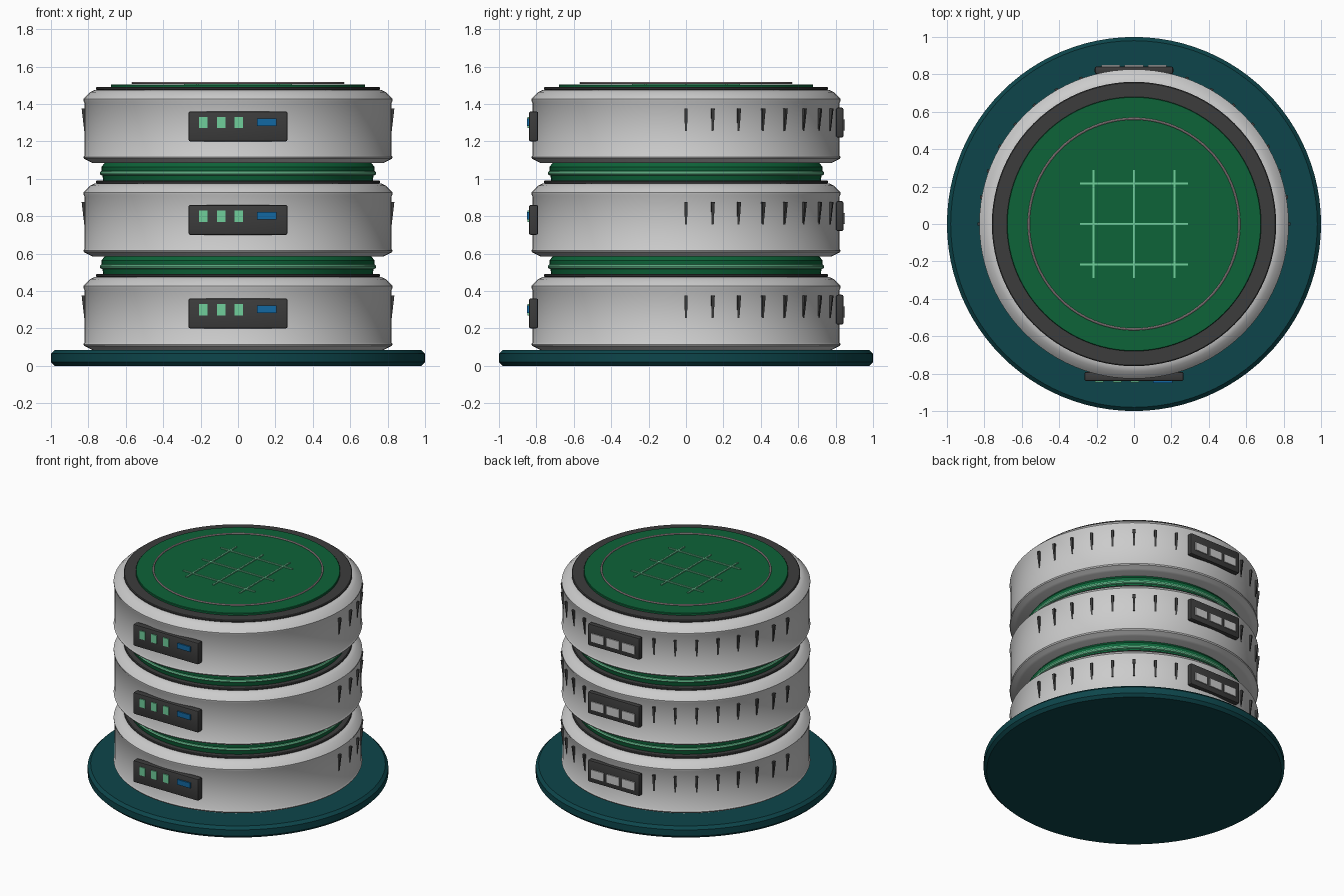
import bpy, bmesh, math
from mathutils import Matrix, Vector

cube = bpy.data.objects.get("Cube")
if cube:
    bpy.data.objects.remove(cube, do_unlink=True)


def material(name, r, g, b):
    m = bpy.data.materials.new(name)
    m.use_nodes = True
    m.diffuse_color = (r, g, b, 1)
    m.node_tree.nodes["Principled BSDF"].inputs["Base Color"].default_value = (r, g, b, 1)
    return m


GREY = material("light grey", 0.6, 0.6, 0.6)
DARK = material("charcoal", 0.045, 0.045, 0.045)
TEAL = material("dark teal", 0.004, 0.06, 0.07)
GREEN = material("deep green", 0.004, 0.125, 0.04)
MINT = material("mint", 0.16, 0.62, 0.33)
BLUE = material("blue", 0.006, 0.14, 0.36)
PINK = material("pale pink grey", 0.6, 0.48, 0.5)


def finish(bm, name, mat, smooth=True):
    bmesh.ops.recalc_face_normals(bm, faces=bm.faces)
    mesh = bpy.data.meshes.new(name)
    bm.to_mesh(mesh)
    bm.free()
    mesh.materials.append(mat)
    ob = bpy.data.objects.new(name, mesh)
    bpy.context.collection.objects.link(ob)
    if smooth:
        bpy.ops.object.select_all(action="DESELECT")
        ob.select_set(True)
        bpy.context.view_layer.objects.active = ob
        bpy.ops.object.shade_smooth_by_angle(angle=math.radians(35))
    return ob


def lathe(name, profile, mat, z=0, steps=96, closed=False):
    """Spin a radius/height profile round the z axis."""
    bm = bmesh.new()
    verts = [bm.verts.new((r, 0, h + z)) for r, h in profile]
    pairs = list(zip(verts, verts[1:]))
    if closed:
        pairs.append((verts[-1], verts[0]))
    edges = [bm.edges.new(p) for p in pairs]
    bmesh.ops.spin(bm, geom=verts + edges, axis=(0, 0, 1), cent=(0, 0, 0),
                   steps=steps, angle=math.tau)
    bmesh.ops.remove_doubles(bm, verts=bm.verts, dist=0.0001)
    return finish(bm, name, mat)


def ring(name, radius, thickness, mat, z):
    circle = [(radius + thickness * math.cos(a * math.pi / 4),
               thickness * math.sin(a * math.pi / 4)) for a in range(8)]
    return lathe(name, circle, mat, z, closed=True)


def box(name, center, size, mat, bevel=0):
    bm = bmesh.new()
    bmesh.ops.create_cube(bm, size=1, matrix=Matrix.Translation(center) @ Matrix.Diagonal((*size, 1)))
    if bevel:
        bmesh.ops.bevel(bm, geom=bm.edges[:], offset=bevel, segments=2, profile=0.5, affect="EDGES")
    return finish(bm, name, mat, smooth=bevel > 0)


def fins(name, z):
    """Tapered cooling fins every ten degrees round the back half."""
    bm = bmesh.new()
    for i in range(19):
        made = bmesh.ops.create_cube(bm, size=1)["verts"]
        for v in made:
            upper = v.co.z > 0
            width = 0.018 if upper else 0.011
            reach = 0.016 if upper else 0.002
            v.co = Vector((0.82 + (reach if v.co.x > 0 else -0.02), v.co.y * width, z + v.co.z * 0.12))
        bmesh.ops.rotate(bm, verts=made, cent=(0, 0, 0),
                         matrix=Matrix.Rotation(math.radians(10 * i), 3, "Z"))
    return finish(bm, name, DARK, smooth=False)


# Round base plate
lathe("base_plate", [(0, 0), (0.98, 0), (1, 0.02), (1, 0.065), (0.98, 0.085), (0, 0.085)], TEAL)

BODY = [(0, 0), (0.78, 0), (0.795, 0.008), (0.823, 0.022), (0.827, 0.03), (0.82, 0.04),
        (0.82, 0.32), (0.827, 0.333), (0.827, 0.342), (0.815, 0.355), (0.79, 0.378),
        (0.765, 0.39), (0, 0.39)]
NECK = [(0, 0), (0.72, 0), (0.725, 0.03), (0.73, 0.05), (0.73, 0.075), (0.71, 0.1), (0, 0.1)]
GASKET = [(0, 0), (0.755, 0), (0.76, 0.004), (0.76, 0.012), (0.755, 0.016), (0, 0.016)]

for level, label in enumerate(("lower", "middle", "upper")):
    z = 0.5 * level
    # Drum with rolled rims and its dark top gasket
    lathe(label + "_drum", BODY, GREY, z + 0.085)
    lathe(label + "_gasket", GASKET, DARK, z + 0.474)
    fins(label + "_fins", z + 0.315)

    # Front control panel
    box(label + "_front_panel", (0, -0.815, z + 0.28), (0.53, 0.05, 0.16), DARK, 0.01)
    for i in range(3):
        box(f"{label}_status_light_{i + 1}", (-0.185 + 0.095 * i, -0.841, z + 0.3),
            (0.045, 0.012, 0.06), MINT)
    box(label + "_display", (0.153, -0.841, z + 0.302), (0.105, 0.016, 0.038), BLUE)

    # Rear connector panel
    box(label + "_rear_panel", (0, 0.822, z + 0.3), (0.42, 0.04, 0.16), DARK, 0.01)
    for i in (-1, 0, 1):
        box(f"{label}_rear_port_{i + 2}", (0.125 * i, 0.843, z + 0.288), (0.1, 0.012, 0.06), GREY)

    # Green connecting neck with a glowing ring
    if level < 2:
        lathe(label + "_neck", NECK, GREEN, z + 0.488)
        ring(label + "_glow_ring", 0.727, 0.012, MINT, z + 0.53)

# Top plate, thin circle and crossing lines
lathe("top_plate", [(0, 0), (0.68, 0), (0.68, 0.014), (0.677, 0.017), (0, 0.017)], GREEN, 1.488)
ring("top_circle", 0.563, 0.006, PINK, 1.512)
for i in (-1, 0, 1):
    box(f"top_line_lengthwise_{i + 2}", (0.217 * i, 0, 1.508), (0.011, 0.58, 0.009), MINT)
    box(f"top_line_crosswise_{i + 2}", (0, 0.217 * i, 1.508), (0.58, 0.011, 0.009), MINT)
